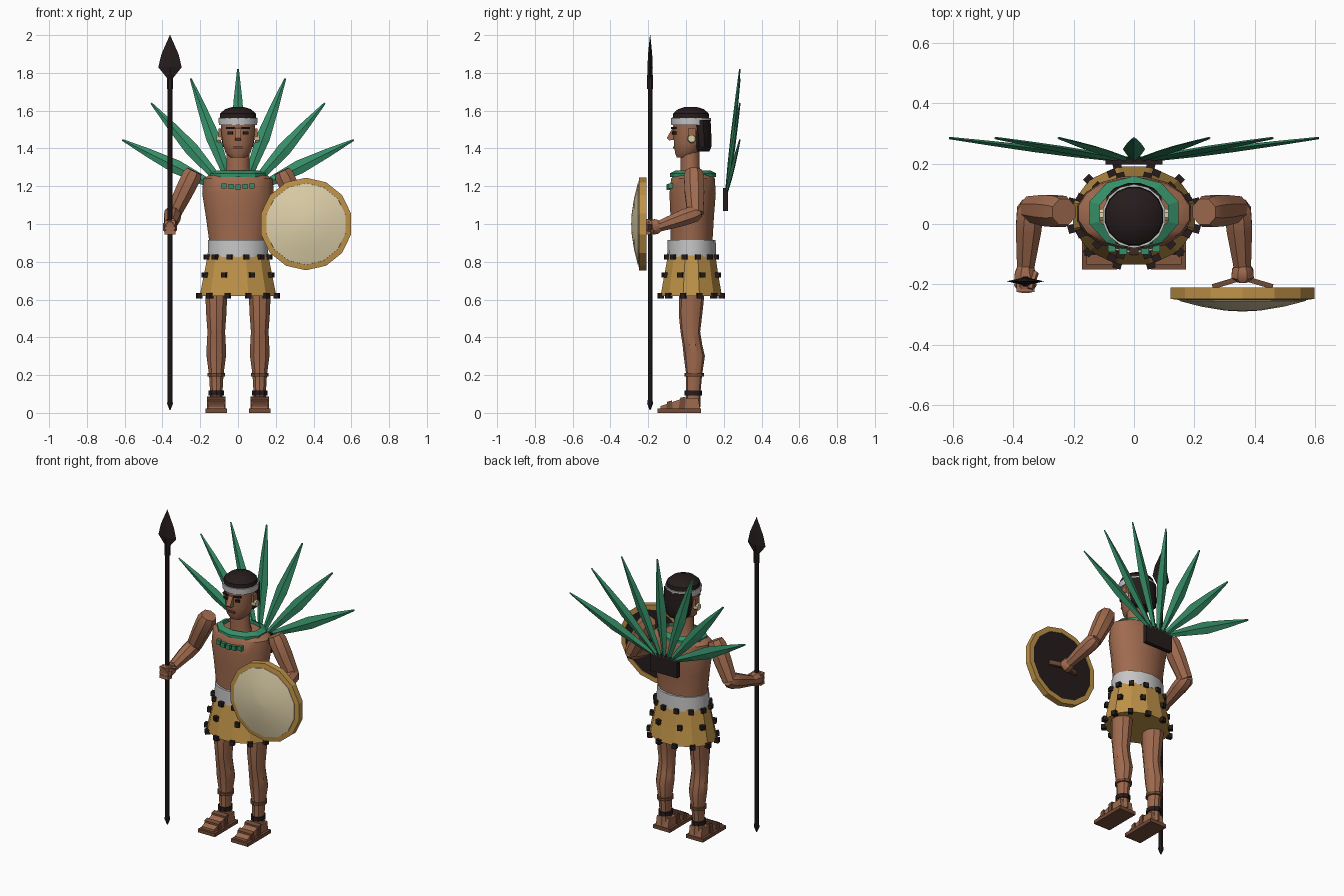
import bpy, bmesh, math
from mathutils import Vector as V

if "Cube" in bpy.data.objects:
    bpy.data.objects.remove(bpy.data.objects["Cube"])

X, Y, Z = V((1, 0, 0)), V((0, 1, 0)), V((0, 0, 1))


def material(name, r, g, b):
    m = bpy.data.materials.new(name)
    m.diffuse_color = (r, g, b, 1)
    m.use_nodes = True
    m.node_tree.nodes["Principled BSDF"].inputs["Base Color"].default_value = m.diffuse_color
    return m


SKIN = material("skin", .35, .145, .077)
DARK = material("dark_brown", .019, .0115, .0115)
GREEN = material("feather_green", .036, .27, .135)
TAN = material("tan_hide", .52, .29, .065)
CREAM = material("cream", .72, .62, .39)
GREY = material("grey_cloth", .56, .56, .56)
LEATHER = material("leather", .17, .072, .038)


def finish(name, bm, mat, angle=35):
    bmesh.ops.remove_doubles(bm, verts=bm.verts, dist=1e-5)
    bmesh.ops.recalc_face_normals(bm, faces=bm.faces)
    me = bpy.data.meshes.new(name)
    bm.to_mesh(me)
    bm.free()
    me.materials.append(mat)
    if angle:
        me.shade_smooth()
        me.set_sharp_from_angle(angle=math.radians(angle))
    ob = bpy.data.objects.new(name, me)
    bpy.context.collection.objects.link(ob)
    return ob


def tube(name, rings, mat, u=X, v=Y, n=12, off=0.5, angle=35, closed=False):
    """Skin elliptical rings (centre, radius_u, radius_v)."""
    bm = bmesh.new()
    loops = []
    for c, a, b in rings:
        ts = [(i + off) * math.tau / n for i in range(n)]
        loops.append([bm.verts.new(V(c) + u * a * math.cos(t) + v * b * math.sin(t)) for t in ts])
    pairs = list(zip(loops, loops[1:]))
    if closed:
        pairs.append((loops[-1], loops[0]))
    for p, q in pairs:
        for i in range(n):
            j = (i + 1) % n
            bm.faces.new((p[i], p[j], q[j], q[i]))
    if not closed:
        bm.faces.new(loops[0])
        bm.faces.new(loops[-1])
    return finish(name, bm, mat, angle)


def stack(name, rows, mat, x=0, **kw):
    """Vertical form from rows of (z, rx, ry, centre_y)."""
    return tube(name, [((x, cy, z), rx, ry) for z, rx, ry, cy in rows], mat, **kw)


def limb(name, p, q, rings, mat, side, n=8, **kw):
    """Straight form from p to q with rings of (t, radius_side, radius_other)."""
    p, q = V(p), V(q)
    d = (q - p).normalized()
    u = (side - d * side.dot(d)).normalized()
    return tube(name, [(p.lerp(q, t), a, b) for t, a, b in rings], mat, u, d.cross(u), n, **kw)


def box(name, c, size, mat, rot=0):
    bm = bmesh.new()
    bmesh.ops.create_cube(bm, size=1)
    for w in bm.verts:
        w.co = V((w.co.x * size[0], w.co.y * size[1], w.co.z * size[2]))
    ob = finish(name, bm, mat, 0)
    ob.location, ob.rotation_euler = c, (0, 0, rot)
    return ob


def extrude_x(name, profile, x, half, mat):
    """Side profile (y, z) extruded across x."""
    bm = bmesh.new()
    a, b = [[bm.verts.new((x + s * half, y, z)) for y, z in profile] for s in (-1, 1)]
    bm.faces.new(a)
    bm.faces.new(b)
    for i in range(len(a)):
        j = (i + 1) % len(a)
        bm.faces.new((a[i], a[j], b[j], b[i]))
    return finish(name, bm, mat, 0)


# Torso, neck and head
stack("torso", [(.82, .15, .115, .03), (.92, .157, .113, .03), (1.05, .175, .118, .033),
                (1.16, .193, .125, .035), (1.24, .188, .118, .037), (1.262, .15, .105, .04)], SKIN, n=16)
stack("neck", [(1.24, .072, .06, .03), (1.3, .062, .052, .022), (1.4, .062, .052, .022)], SKIN)
stack("head", [(1.352, .04, .04, -.01), (1.375, .068, .065, .005), (1.43, .085, .084, .017),
               (1.5, .093, .093, .022), (1.57, .095, .095, .025)], SKIN)
extrude_x("nose", [(-.06, 1.51), (-.073, 1.505), (-.102, 1.455), (-.09, 1.443), (-.05, 1.445)], 0, .015, SKIN)
box("mouth", (0, -.062, 1.405), (.045, .016, .01), LEATHER)
for s in (-1, 1):
    box("eye", (s * .04, -.062, 1.482), (.028, .014, .014), DARK, s * .35)
    box("brow", (s * .04, -.064, 1.508), (.044, .014, .01), DARK, s * .35)
    box("ear", (s * .093, .03, 1.475), (.018, .04, .06), SKIN)
    limb("ear_plug", (s * .09, .03, 1.452), (s * .114, .03, 1.452),
         [(0, .024, .024), (1, .02, .02)], CREAM, Z)

# Hair and headband
stack("hair_cap", [(1.55, .1, .1, .026), (1.585, .096, .096, .026),
                   (1.608, .07, .07, .026), (1.62, .03, .03, .026)], DARK, n=16)
stack("back_hair", [(1.385, .06, .04, .085), (1.41, .084, .052, .085), (1.47, .092, .056, .08),
                    (1.55, .095, .056, .076)], DARK)
stack("headband", [(1.525, .104, .104, .026), (1.562, .106, .106, .026)], GREY, n=14)

# Necklace and chest beads
tube("neck_collar", [((0, .037, 1.25), .155, .122), ((0, .037, 1.268), .155, .122),
                     ((0, .037, 1.284), .118, .09), ((0, .037, 1.25), .118, .09)],
     GREEN, n=10, angle=0, closed=True)
for i in range(-2, 3):
    box("chest_bead", (i * .037, -.09 + .003 * i * i, 1.195 + .003 * abs(i)), (.026, .028, .028), GREEN)

# Belt, hide skirt and its dark studs
stack("belt", [(.825, .165, .13, .03), (.915, .162, .127, .03)], GREY, n=14)
stack("skirt", [(.62, .21, .168, .028), (.73, .187, .148, .028), (.835, .166, .13, .03)],
      TAN, n=12, angle=20)
for z, rx, ry, n in ((.62, .212, .168, 12), (.73, .19, .15, 8), (.825, .17, .133, 12)):
    for i in range(n):
        t = (i + .5) * math.tau / n
        box("skirt_stud", (rx * math.sin(t), .028 - ry * math.cos(t), z), (.028, .028, .028), DARK, t)

# Legs, ankle bands and sandals
for s in (-1, 1):
    x = s * .115
    stack("leg", [(.1, .034, .038, .038), (.2, .04, .042, .043), (.3, .054, .056, .044),
                  (.36, .053, .052, .034), (.43, .049, .052, .023), (.52, .056, .062, .024),
                  (.65, .062, .068, .032)], SKIN, x, n=10)
    stack("upper_ankle_band", [(.193, .049, .052, .043), (.21, .049, .052, .043)], LEATHER, x, n=10)
    stack("lower_ankle_band", [(.092, .042, .046, .038), (.118, .042, .046, .038)], DARK, x, n=10)
    stack("ankle", [(.03, .036, .04, .038), (.11, .034, .038, .038)], SKIN, x, n=10)
    box("sandal_sole", (x, -.035, .011), (.116, .23, .022), LEATHER)
    extrude_x("foot", [(-.135, .02), (-.135, .036), (-.08, .055), (-.02, .075), (.065, .078),
                       (.075, .02)], x, .043, SKIN)
    extrude_x("toe_strap", [(-.105, .02), (-.1, .058), (-.075, .066), (-.07, .02)], x, .049, LEATHER)
    extrude_x("instep_strap", [(-.04, .02), (-.03, .08), (-.002, .086), (-.005, .02)], x, .049, LEATHER)

# Arms and hands
for s in (-1, 1):
    elbow = (s * .342, .05, 1.055)
    wrist = (s * .36, -.15, .985)
    limb("upper_arm", (s * .232, .04, 1.28), elbow,
         [(0, .046, .046), (.12, .056, .056), (.5, .056, .053), (1, .045, .044)], SKIN, Y)
    limb("forearm", (s * .342, .075, 1.065), wrist,
         [(0, .03, .03), (.12, .047, .047), (.4, .046, .046), (1, .03, .03)], SKIN, X)
    limb("hand", (s * .36, -.135, .99), (s * .36, -.225 if s < 0 else -.19, .98),
         [(0, .026, .03), (.3, .038, .042), (.75, .04, .042), (1, .024, .034)], SKIN, X)
for i in range(3):
    box("finger", (-.36, -.207, .955 + i * .026), (.06, .036, .021), SKIN)
limb("thumb", (-.328, -.16, 1.0), (-.345, -.215, 1.02), [(0, .013, .013), (1, .01, .01)], SKIN, Z, 6)

# Spear
stack("spear_shaft", [(.015, .003, .003, -.19), (.05, .017, .017, -.19), (.07, .013, .013, -.19),
                      (1.76, .013, .013, -.19)], DARK, -.36, n=8)
stack("spear_binding", [(1.715, .018, .018, -.19), (1.79, .017, .017, -.19)], DARK, -.36, n=8)
stack("spear_head", [(1.77, .014, .012, -.19), (1.83, .062, .014, -.19), (1.9, .045, .011, -.19),
                     (2.0, .001, .001, -.19)], DARK, -.36, n=4, off=0, angle=0)

# Round shield: rim, domed face, dark back and grip
c = (.36, 0, 1.0)


def shield_ring(y, r):
    return ((c[0], y, c[2]), r, r)


tube("shield_rim", [shield_ring(-.21, .245), shield_ring(-.248, .245), shield_ring(-.252, .215),
                    shield_ring(-.21, .215)], TAN, X, Z, 14, angle=0, closed=True)
tube("shield_face", [shield_ring(-.24, .217), shield_ring(-.255, .215), shield_ring(-.274, .14),
                     shield_ring(-.287, .06), shield_ring(-.29, .002)], CREAM, X, Z, 14, angle=8)
tube("shield_back", [shield_ring(-.214, .218), shield_ring(-.24, .218)], DARK, X, Z, 14, angle=0)
for s in (-1, 1):
    limb("shield_grip", (.36, -.178, .985), (.36 + s * .1, -.208, .985),
         [(0, .02, .012), (1, .02, .012)], LEATHER, Z, 4, angle=0)

# Back plate and fan of feathers
box("back_plate", (0, .21, 1.13), (.19, .026, .12), DARK)
for tx, tz in ((0, 1.82), (.25, 1.77), (.46, 1.64), (.612, 1.445)):
    for s in ((-1, 1) if tx else (1,)):
        root, tip = V((s * tx * .1, .215, 1.17)), V((s * tx, .285, tz))
        across = V((tip.z - root.z, 0, root.x - tip.x)).normalized()
        limb("feather", root, tip, [(0, .012, .008), (.25, .026, .011), (.48, .037, .011),
                                    (.75, .023, .008), (1, .005, .004)], GREEN, across, 4, off=0, angle=0)
